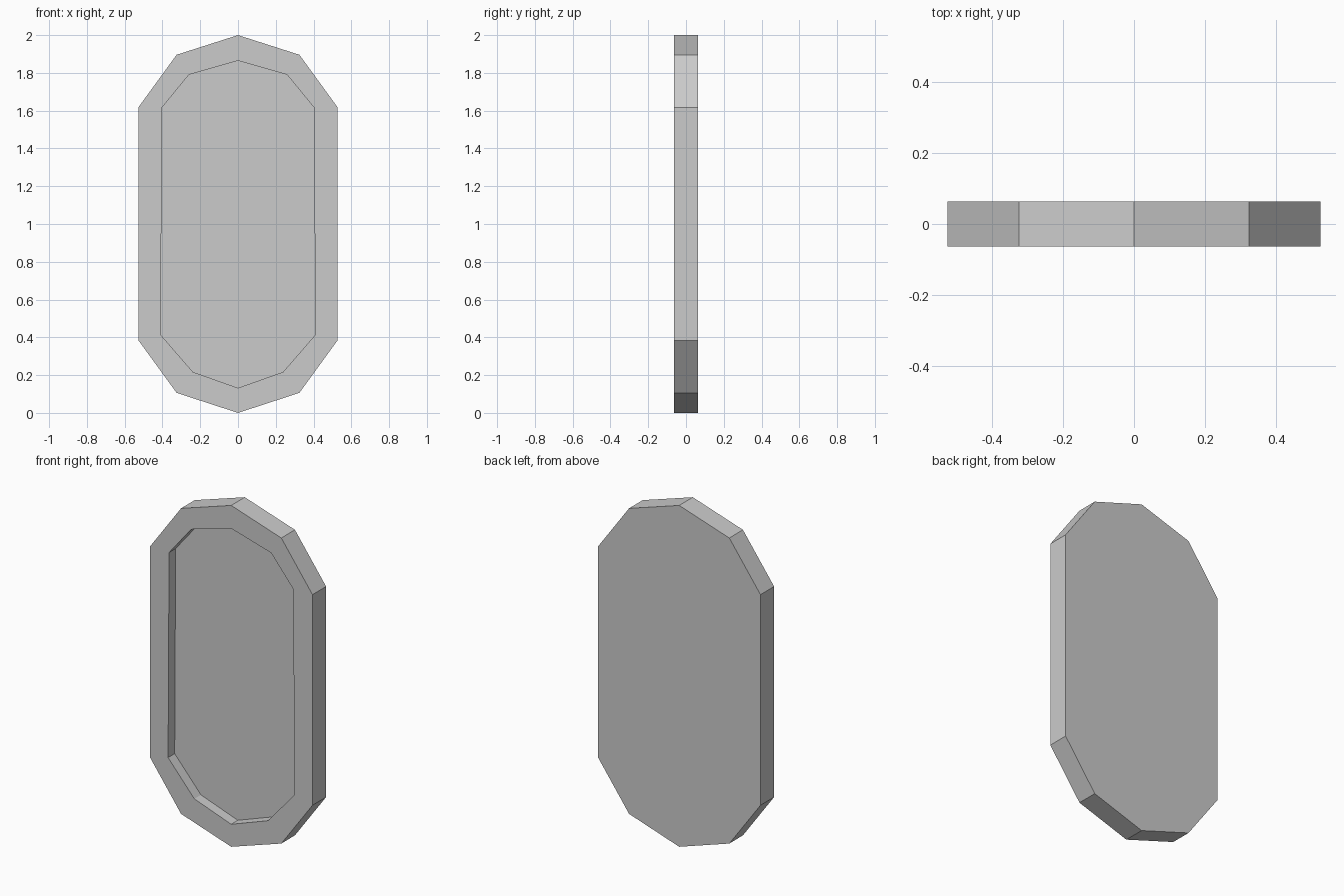
import bpy, bmesh

if "Cube" in bpy.data.objects:
    bpy.data.objects.remove(bpy.data.objects["Cube"])

HALF_DEPTH = 0.063
FLOOR_Y = -0.002   # depth of the recessed glass

# Right-hand half profiles (x, z), bottom to top
OUTER = [(0, 0), (0.325, 0.106), (0.527, 0.384), (0.527, 1.618), (0.325, 1.896), (0, 2)]
INNER = [(0, 0.132), (0.239, 0.217), (0.409, 0.413), (0.403, 1.616), (0.259, 1.791), (0, 1.865)]


def mirrored(half):
    """Close a half profile into a full loop about x = 0."""
    return half + [(-x, z) for x, z in reversed(half[1:-1])]


def add_loop(bm, half, y):
    return [bm.verts.new((x, y, z)) for x, z in mirrored(half)]


def bridge(bm, a, b):
    n = len(a)
    for i in range(n):
        j = (i + 1) % n
        bm.faces.new((a[i], a[j], b[j], b[i]))


def finish(bm, name):
    mesh = bpy.data.meshes.new(name)
    bm.to_mesh(mesh)
    bm.free()
    obj = bpy.data.objects.new(name, mesh)
    bpy.context.collection.objects.link(obj)
    return obj


# Frame: back panel, outer sides, front rim and recess walls
bm = bmesh.new()
loops = [add_loop(bm, OUTER, HALF_DEPTH), add_loop(bm, OUTER, -HALF_DEPTH),
         add_loop(bm, INNER, -HALF_DEPTH), add_loop(bm, INNER, FLOOR_Y)]
bm.faces.new(list(reversed(loops[0])))
for a, b in zip(loops, loops[1:]):
    bridge(bm, b, a)
finish(bm, "mirror_frame")

# Glass: flat pane closing the recess, facing the front
bm = bmesh.new()
bm.faces.new(add_loop(bm, INNER, FLOOR_Y))
finish(bm, "mirror_glass")

# Consistent facing: sides outward, pane toward the front
for obj in (bpy.data.objects["mirror_frame"], bpy.data.objects["mirror_glass"]):
    bm = bmesh.new()
    bm.from_mesh(obj.data)
    if obj.name == "mirror_frame":
        bmesh.ops.recalc_face_normals(bm, faces=bm.faces)
        bm.normal_update()
        back = max(bm.faces, key=lambda f: f.calc_center_median().y)
        if back.normal.y < 0:
            bmesh.ops.reverse_faces(bm, faces=bm.faces)
    else:
        bm.normal_update()
        for f in bm.faces:
            if f.normal.y > 0:
                f.normal_flip()
    bm.to_mesh(obj.data)
    bm.free()
